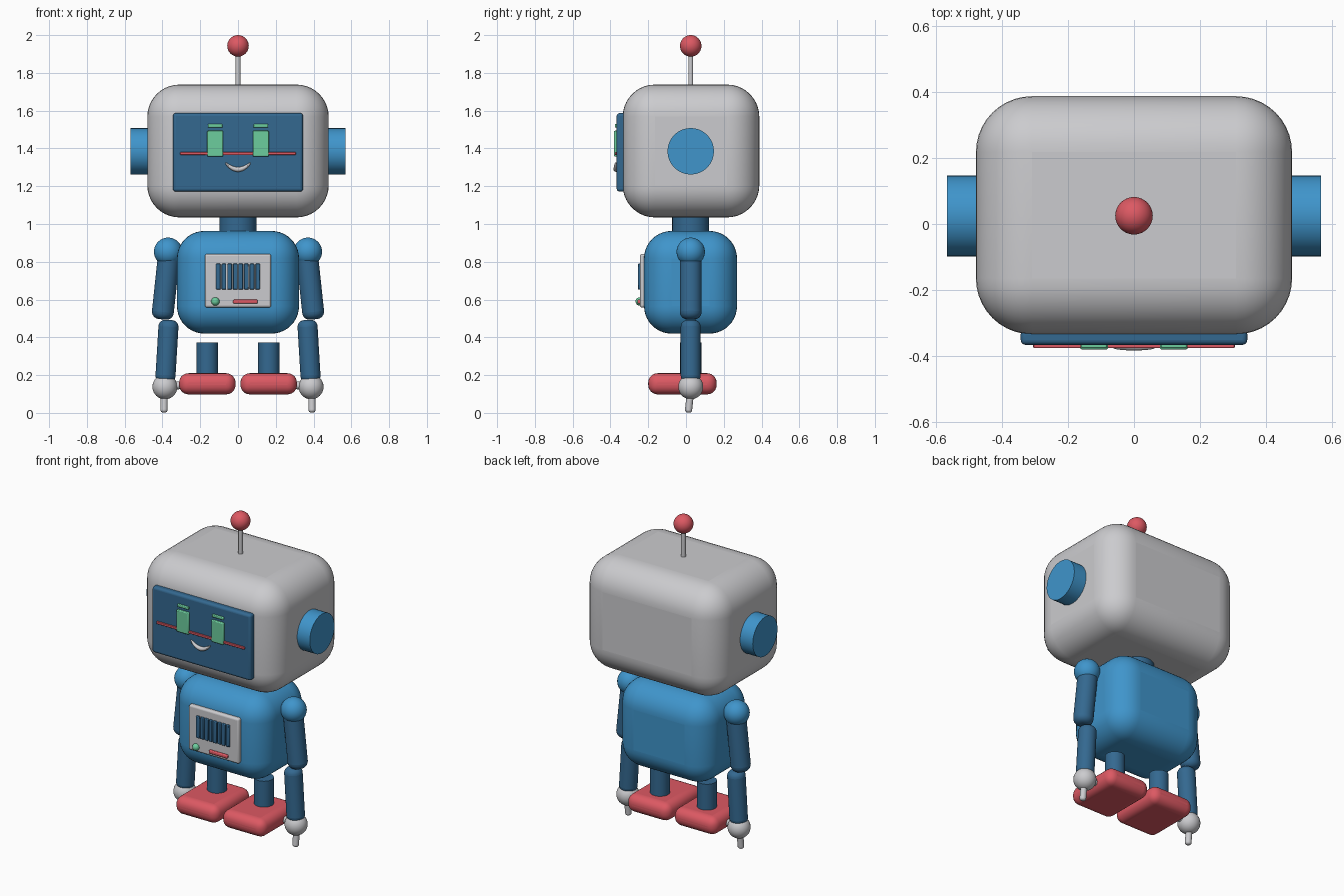
import bpy, bmesh, math
from mathutils import Vector, Matrix

if "Cube" in bpy.data.objects:
    bpy.data.objects.remove(bpy.data.objects["Cube"], do_unlink=True)


def material(name, rgb):
    m = bpy.data.materials.new(name)
    m.use_nodes = True
    m.diffuse_color = (*rgb, 1)
    m.node_tree.nodes["Principled BSDF"].inputs["Base Color"].default_value = (*rgb, 1)
    return m


GREY = material("light grey", (0.60, 0.60, 0.62))
BLUE = material("bright blue", (0.05, 0.30, 0.60))
NAVY = material("deep blue", (0.034, 0.14, 0.28))
RED = material("coral red", (0.72, 0.10, 0.125))
GREEN = material("mint green", (0.15, 0.61, 0.34))
YC = 0.025      # depth of the robot's centre plane


def finish(name, bm, mat, bevel=0, segments=4):
    mesh = bpy.data.meshes.new(name)
    bm.to_mesh(mesh)
    bm.free()
    mesh.materials.append(mat)
    ob = bpy.data.objects.new(name, mesh)
    bpy.context.collection.objects.link(ob)
    if bevel:
        mod = ob.modifiers.new("rounding", "BEVEL")
        mod.width, mod.segments = bevel, segments
        mod.limit_method = "ANGLE"
    bpy.ops.object.select_all(action="DESELECT")
    bpy.context.view_layer.objects.active = ob
    ob.select_set(True)
    bpy.ops.object.shade_smooth_by_angle(angle=math.radians(35))
    return ob


def box(name, mat, x, y, z, bevel=0, segments=4):
    """Box from (min, max) ranges with rounded edges."""
    ranges = (x, y, z)
    size = [b - a for a, b in ranges]
    centre = Vector([(a + b) / 2 for a, b in ranges])
    bm = bmesh.new()
    bmesh.ops.create_cube(bm, size=1, matrix=Matrix.Translation(centre) @ Matrix.Diagonal((*size, 1)))
    return finish(name, bm, mat, bevel, segments)


def rod(name, mat, start, end, radius, bevel=0):
    """Cylinder between two points, with rounded rims."""
    start, end = Vector(start), Vector(end)
    axis = end - start
    turn = axis.to_track_quat("Z", "Y").to_matrix().to_4x4()
    bm = bmesh.new()
    bmesh.ops.create_cone(bm, cap_ends=True, segments=32, radius1=radius, radius2=radius,
                          depth=axis.length, matrix=Matrix.Translation((start + end) / 2) @ turn)
    return finish(name, bm, mat, bevel, 6)


def ball(name, mat, centre, radius):
    bm = bmesh.new()
    bmesh.ops.create_uvsphere(bm, u_segments=32, v_segments=20, radius=radius,
                              matrix=Matrix.Translation(centre))
    return finish(name, bm, mat)


# Head, neck and antenna
box("head", GREY, (-0.48, 0.48), (-0.335, 0.388), (1.035, 1.738), 0.17, 10)
rod("neck", NAVY, (0, YC, 0.9), (0, YC, 1.1), 0.098)
rod("antenna_rod", GREY, (0, YC, 1.7), (0, YC, 1.93), 0.013)
ball("antenna_ball", RED, (0, YC, 1.943), 0.057)

# Face screen with its features
box("face_screen", NAVY, (-0.344, 0.344), (-0.367, -0.32), (1.172, 1.587), 0.015)
box("face_line", RED, (-0.306, 0.306), (-0.377, -0.36), (1.365, 1.38), 0.003, 2)
for side, s in (("left", 1), ("right", -1)):
    x = 0.121 * s
    box(side + "_eye", GREEN, (x - 0.042, x + 0.042), (-0.381, -0.36), (1.357, 1.494), 0.005, 2)
    box(side + "_brow", GREEN, (x - 0.039, x + 0.039), (-0.377, -0.36), (1.511, 1.529), 0.004, 2)

# Smile: a sagging tube, thickest in the middle
bm = bmesh.new()
rings = []
for i in range(17):
    t = -1 + i / 8
    r = 0.004 + 0.009 * math.sqrt(1 - t * t)
    rings.append([bm.verts.new((0.067 * t, -0.371 + r * math.sin(a), 1.289 + 0.034 * t * t + r * math.cos(a)))
                  for a in (math.tau * k / 12 for k in range(12))])
for a, b in zip(rings, rings[1:]):
    for k in range(12):
        n = (k + 1) % 12
        bm.faces.new((a[k], a[n], b[n], b[k]))
for ring in (rings[0], rings[-1]):
    bm.faces.new(ring)
bmesh.ops.recalc_face_normals(bm, faces=bm.faces)
finish("smile", bm, GREY)

# Torso with chest panel
box("torso", BLUE, (-0.323, 0.323), (-0.222, 0.27), (0.42, 0.963), 0.145, 10)
box("chest_panel", GREY, (-0.175, 0.175), (-0.244, -0.2), (0.558, 0.842), 0.012)
for i in range(8):
    x = -0.104 + i * 0.0297
    box(f"grille_bar_{i + 1}", NAVY, (x - 0.012, x + 0.012), (-0.255, -0.235), (0.653, 0.79), 0.004, 2)
ball("chest_button", GREEN, (-0.12, -0.245, 0.59), 0.022)
box("chest_light", RED, (-0.026, 0.104), (-0.257, -0.235), (0.578, 0.6), 0.006, 2)

# Ears, arms, legs and feet on both sides
for side, s in (("left", 1), ("right", -1)):
    def at(x, z, y=YC):
        return (s * x, y, z)

    rod(side + "_ear", BLUE, at(0.44, 1.385), at(0.568, 1.385), 0.123)
    ball(side + "_shoulder", BLUE, at(0.37, 0.853), 0.075)
    rod(side + "_upper_arm", NAVY, at(0.363, 0.86), at(0.402, 0.495), 0.058, 0.04)
    rod(side + "_forearm", NAVY, at(0.366, 0.492), at(0.386, 0.16), 0.053, 0.036)
    ball(side + "_hand", GREY, at(0.387, 0.138), 0.066)
    rod(side + "_finger", GREY, at(0.391, 0.12), at(0.392, 0.002, 0.012), 0.019, 0.014)
    rod(side + "_thumb", GREY, at(0.36, 0.143), at(0.298, 0.147), 0.021, 0.016)
    rod(side + "_leg", NAVY, at(0.163, 0.19), at(0.163, 0.373), 0.057)
    box(side + "_foot", RED, tuple(sorted((s * 0.013, s * 0.312))), (-0.2, 0.162), (0.098, 0.21), 0.05, 6)
